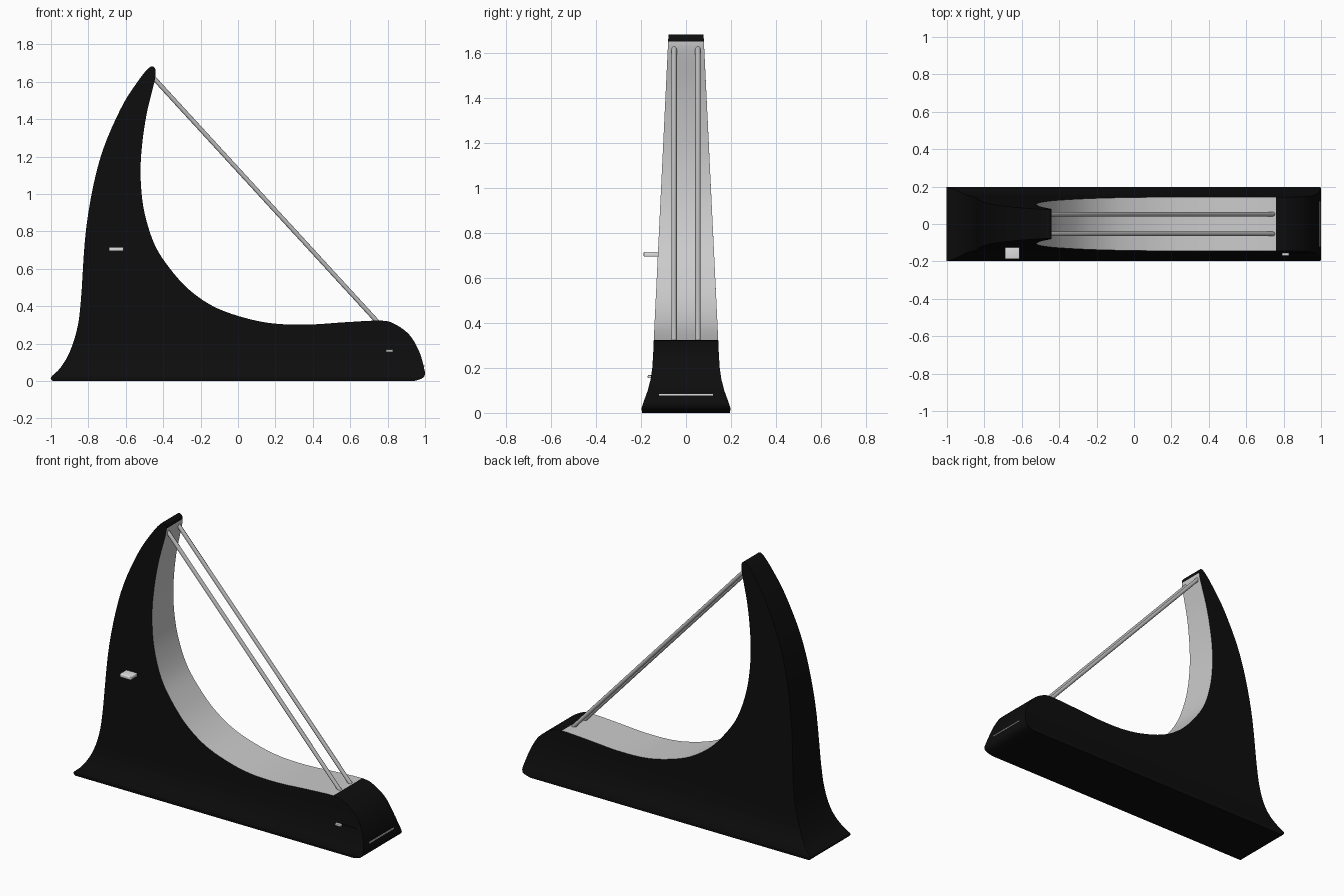
import bpy, bmesh
from mathutils import Vector

if "Cube" in bpy.data.objects:
    bpy.data.objects.remove(bpy.data.objects["Cube"], do_unlink=True)


def material(name, value):
    m = bpy.data.materials.new(name)
    m.use_nodes = True
    colour = (value, value, value, 1)
    m.diffuse_color = colour
    m.node_tree.nodes["Principled BSDF"].inputs["Base Color"].default_value = colour
    return m


BLACK = material("black", 0.004)
SILVER = material("silver", 0.6)
STEEL = material("steel", 0.48)
WHITE = material("off white", 0.75)


def add_object(name, bm, *mats):
    mesh = bpy.data.meshes.new(name)
    bm.to_mesh(mesh)
    bm.free()
    for m in mats:
        mesh.materials.append(m)
    ob = bpy.data.objects.new(name, mesh)
    bpy.context.collection.objects.link(ob)
    bpy.ops.object.select_all(action="DESELECT")
    ob.select_set(True)
    bpy.context.view_layer.objects.active = ob
    bpy.ops.object.shade_smooth_by_angle(angle=0.6)
    return ob


def spline(points, steps=5):
    """Smooth open curve through the points."""
    p = [Vector(q) for q in points]
    p = [p[0]] + p + [p[-1]]
    out = []
    for a, b, c, d in zip(p, p[1:], p[2:], p[3:]):
        for i in range(steps):
            t = i / steps
            out.append(0.5 * (2 * b + (c - a) * t + (2 * a - 5 * b + 4 * c - d) * t ** 2
                              + (3 * b - a - 3 * c + d) * t ** 3))
    return out + [p[-1]]


# Side profile: inner sweep, rounded nose, then outer back edge
inner = [(-.44, 1.65), (-.447, 1.6), (-.49, 1.42), (-.516, 1.23), (-.52, 1.07),
         (-.5, .9), (-.446, .73), (-.366, .604), (-.26, .487), (-.126, .396),
         (.035, .338), (.195, .307), (.38, .302), (.57, .314)]
nose = [(.76, .323), (.837, .305), (.917, .246), (.97, .155), (.997, .06),
        (.998, .03), (.98, .012), (.94, 0)]
outer = [(-.99, 0), (-1, .02), (-.95, .07), (-.9, .155), (-.86, .28), (-.84, .43),
         (-.81, .83), (-.74, 1.18), (-.63, 1.45), (-.53, 1.61), (-.475, 1.675),
         (-.452, 1.68), (-.44, 1.665)]
STEPS = 5
profile = spline(inner + nose, STEPS) + spline(outer, STEPS)
silver_count = len(inner) * STEPS

# Half thickness of the body by height: flared foot, then a straight taper
WIDTHS = [(0, .195), (.02, .198), (.05, .188), (.1, .17), (.15, .157), (.2, .15),
          (.26, .146), (.33, .143), (1.68, .078)]


def half_width(z):
    for (z0, w0), (z1, w1) in zip(WIDTHS, WIDTHS[1:]):
        if z <= z1:
            return w0 + (w1 - w0) * (z - z0) / (z1 - z0)
    return WIDTHS[-1][1]


# Body
bm = bmesh.new()
front, back = ([bm.verts.new((x, y, z)) for x, z in profile] for y in (-1, 1))
bm.faces.new(front)
bm.faces.new(back)
n = len(profile)
for i in range(n):
    j = (i + 1) % n
    face = bm.faces.new((front[i], front[j], back[j], back[i]))
    face.material_index = int(i < silver_count)
for z, _ in WIDTHS[1:-1]:
    bmesh.ops.bisect_plane(bm, geom=bm.verts[:] + bm.edges[:] + bm.faces[:],
                           dist=1e-5, plane_co=(0, 0, z), plane_no=(0, 0, 1))
for v in bm.verts:
    v.co.y *= half_width(v.co.z)
bmesh.ops.recalc_face_normals(bm, faces=bm.faces[:])
add_object("body", bm, BLACK, SILVER)


# Two straight rods spanning the sweep
def rod(name, start, end, radius):
    a, b = Vector(start), Vector(end)
    bm = bmesh.new()
    bmesh.ops.create_cone(bm, cap_ends=True, segments=16, radius1=radius,
                          radius2=radius, depth=(b - a).length)
    ob = add_object(name, bm, STEEL)
    ob.location = (a + b) / 2
    ob.rotation_mode = "QUATERNION"
    ob.rotation_quaternion = (b - a).to_track_quat("Z", "Y")


for side, y in (("right", -.053), ("left", .053)):
    rod(side + "_rod", (-.455, y, 1.625), (.745, y, .317), .012)


# Small fittings
def box(name, low, high, mat, bevel=0):
    low, high = Vector(low), Vector(high)
    bm = bmesh.new()
    bmesh.ops.create_cube(bm, size=1)
    for v in bm.verts:
        v.co = (low + high) / 2 + v.co * (high - low)
    if bevel:
        bmesh.ops.bevel(bm, geom=bm.edges[:], offset=bevel, segments=3,
                        profile=.5, affect="EDGES")
    add_object(name, bm, mat)


box("side_peg", (-.69, -.188, .694), (-.612, -.1, .716), WHITE, .005)
box("slider_knob", (.79, -.17, .154), (.83, -.14, .168), WHITE, .003)
box("slider_slot", (.83, -.158, .163), (.93, -.15, .169), BLACK)
box("nose_strip", (.985, -.12, .078), (.996, .12, .085), WHITE)
